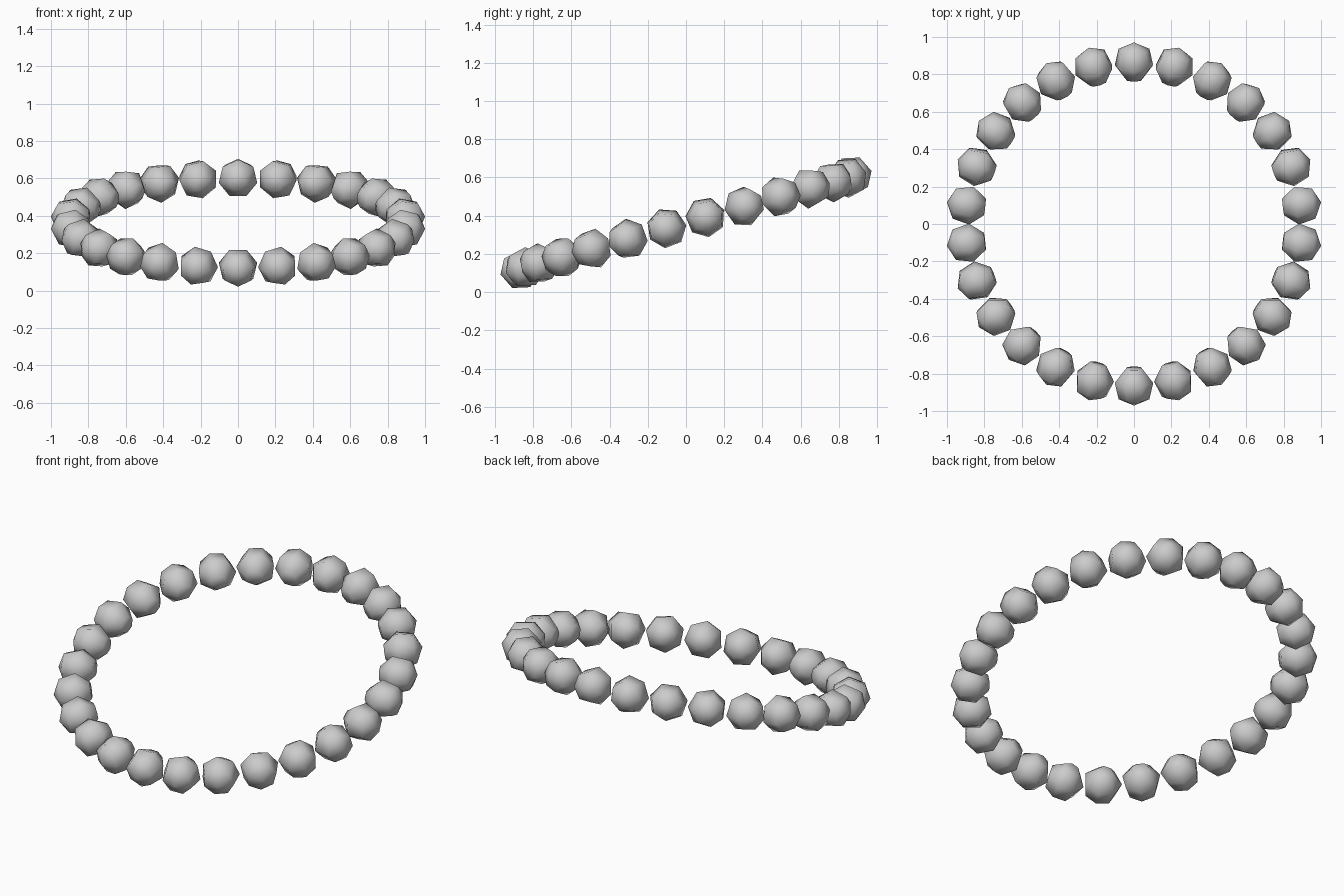
import bpy, bmesh
from math import sin, cos, pi, radians
from mathutils import Matrix, Vector

if "Cube" in bpy.data.objects:
    bpy.data.objects.remove(bpy.data.objects["Cube"])

COUNT, RING_R, BEAD_R = 26, 0.9, 0.108
SIDES = 7
TILT = Matrix.Translation((0, 0, 0.363)) @ Matrix.Rotation(radians(15.6), 4, 'X')


def bead_mesh():
    # low-poly bead: heptagon profile turned around the outward (x) axis
    bm = bmesh.new()
    tip = bm.verts.new((BEAD_R, 0, 0))
    rings = []
    for k in (1, 2, 3):
        a = 2 * pi * k / SIDES
        rings.append([bm.verts.new((BEAD_R * cos(a),
                                    -BEAD_R * sin(a) * sin(2 * pi * j / SIDES),
                                    BEAD_R * sin(a) * cos(2 * pi * j / SIDES)))
                      for j in range(SIDES)])
    for j in range(SIDES):
        n = (j + 1) % SIDES
        bm.faces.new((tip, rings[0][j], rings[0][n]))
        for a, b in zip(rings, rings[1:]):
            bm.faces.new((a[j], b[j], b[n], a[n]))
    bm.faces.new(rings[-1])
    bmesh.ops.recalc_face_normals(bm, faces=bm.faces)
    for f in bm.faces:
        f.smooth = True
    me = bpy.data.meshes.new("bead")
    bm.to_mesh(me)
    bm.free()
    return me


# beads evenly spaced on a tilted ring, rolling once around the loop
mesh = bead_mesh()
for i in range(COUNT):
    t = pi / 2 + 2 * pi * i / COUNT
    ob = bpy.data.objects.new(f"bead_{i + 1:02d}", mesh)
    bpy.context.collection.objects.link(ob)
    ob.matrix_world = (TILT @ Matrix.Rotation(t, 4, 'Z')
                       @ Matrix.Translation(Vector((RING_R, 0, 0)))
                       @ Matrix.Rotation(t - pi / 2, 4, 'X'))
